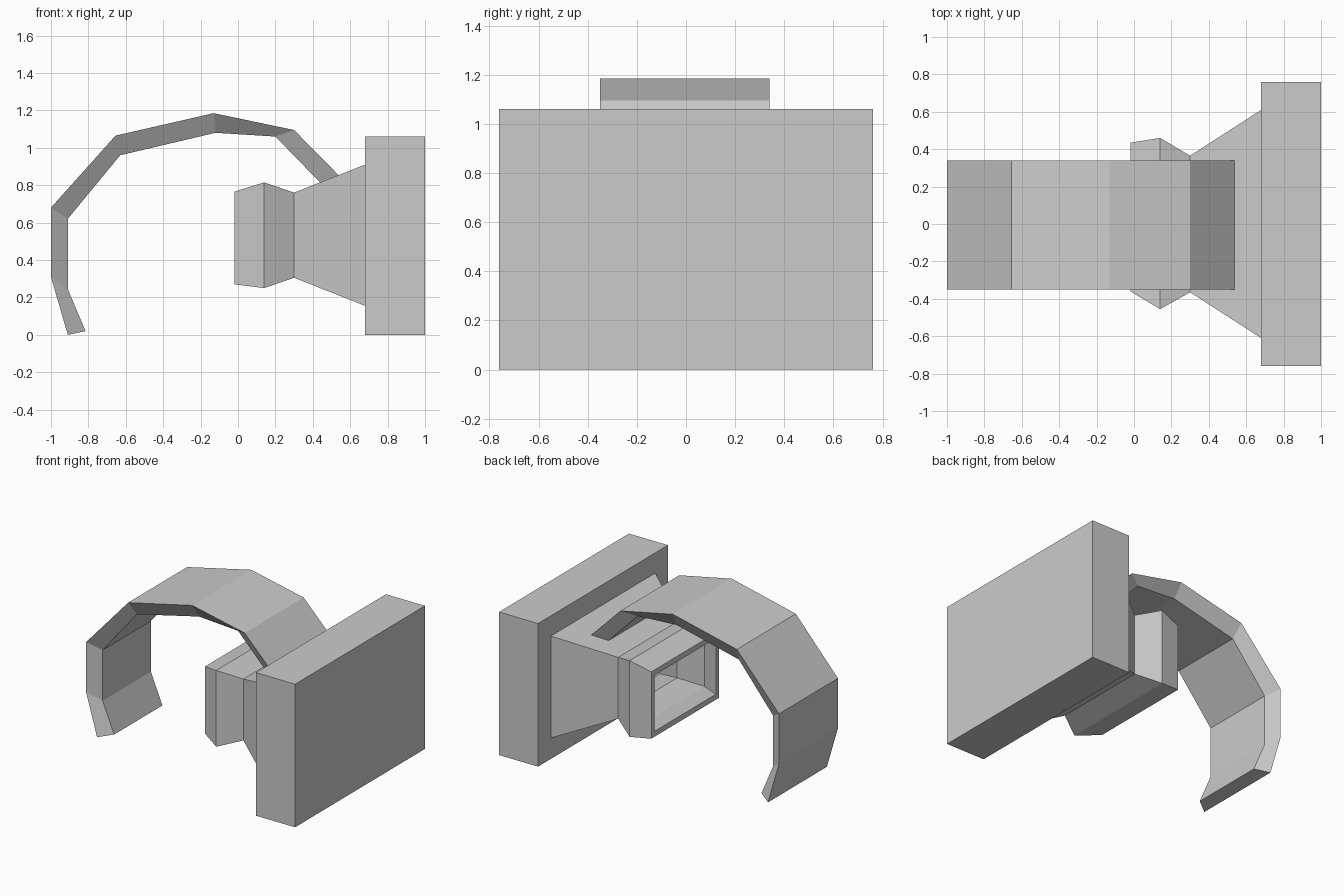
import bpy

if "Cube" in bpy.data.objects:
    bpy.data.objects.remove(bpy.data.objects["Cube"])

grey = bpy.data.materials.new("plain grey")
grey.diffuse_color = (0.6, 0.6, 0.6, 1)
grey.use_nodes = True
grey.node_tree.nodes["Principled BSDF"].inputs["Base Color"].default_value = grey.diffuse_color


def loft(name, rings, close_loop=False):
    """Skin a row of four-point rings; cap the ends or join last to first."""
    verts = [p for ring in rings for p in ring]
    n = len(rings)
    faces = []
    for i in range(n if close_loop else n - 1):
        a, b = i * 4, (i + 1) % n * 4
        for k in range(4):
            m = (k + 1) % 4
            faces.append((a + k, a + m, b + m, b + k))
    if not close_loop:
        faces += [(3, 2, 1, 0), tuple(range(n * 4 - 4, n * 4))]
    mesh = bpy.data.meshes.new(name)
    mesh.from_pydata(verts, [], faces)
    mesh.materials.append(grey)
    obj = bpy.data.objects.new(name, mesh)
    bpy.context.collection.objects.link(obj)
    # Make all normals face outward
    bpy.context.view_layer.objects.active = obj
    obj.select_set(True)
    bpy.ops.object.mode_set(mode='EDIT')
    bpy.ops.mesh.select_all(action='SELECT')
    bpy.ops.mesh.normals_make_consistent(inside=False)
    bpy.ops.object.mode_set(mode='OBJECT')
    obj.select_set(False)
    return obj


def rect(x, y0, y1, z0, z1, inset=0.0):
    y0, y1, z0, z1 = y0 + inset, y1 - inset, z0 + inset, z1 - inset
    return [(x, y0, z0), (x, y1, z0), (x, y1, z1), (x, y0, z1)]


# Large base block
loft("base_block", [rect(0.68, -0.76, 0.76, 0, 1.06),
                    rect(1.0, -0.76, 0.76, 0, 1.06)])

# Hollow flared socket, open toward -x: outer skin out, inner skin back
sections = [(0.68, -0.61, 0.61, 0.155, 0.91),
            (0.30, -0.365, 0.365, 0.305, 0.76),
            (0.14, -0.455, 0.46, 0.25, 0.815),
            (-0.02, -0.36, 0.435, 0.27, 0.765)]
outer = [rect(*s) for s in sections]
inner = [rect(*s, inset=0.04) for s in reversed(sections)]
loft("flared_socket", outer + inner, close_loop=True)

# Curved strap: outer and inner (x, z) path, inner side narrower
path = [((-0.91, 0.0), (-0.815, 0.02)),
        ((-1.0, 0.31), (-0.91, 0.245)),
        ((-1.0, 0.68), (-0.91, 0.62)),
        ((-0.655, 1.065), (-0.63, 0.96)),
        ((-0.13, 1.185), (-0.12, 1.08)),
        ((0.30, 1.095), (0.20, 1.06)),
        ((0.64, 0.75), (0.55, 0.70)),
        ((0.66, 0.50), (0.57, 0.53)),
        ((0.47, 0.32), (0.41, 0.36))]
rings = []
for (ox, oz), (ix, iz) in path:
    rings.append([(ox, -0.35, oz), (ox, 0.34, oz), (ix, 0.28, iz), (ix, -0.285, iz)])
loft("curved_strap", rings)
